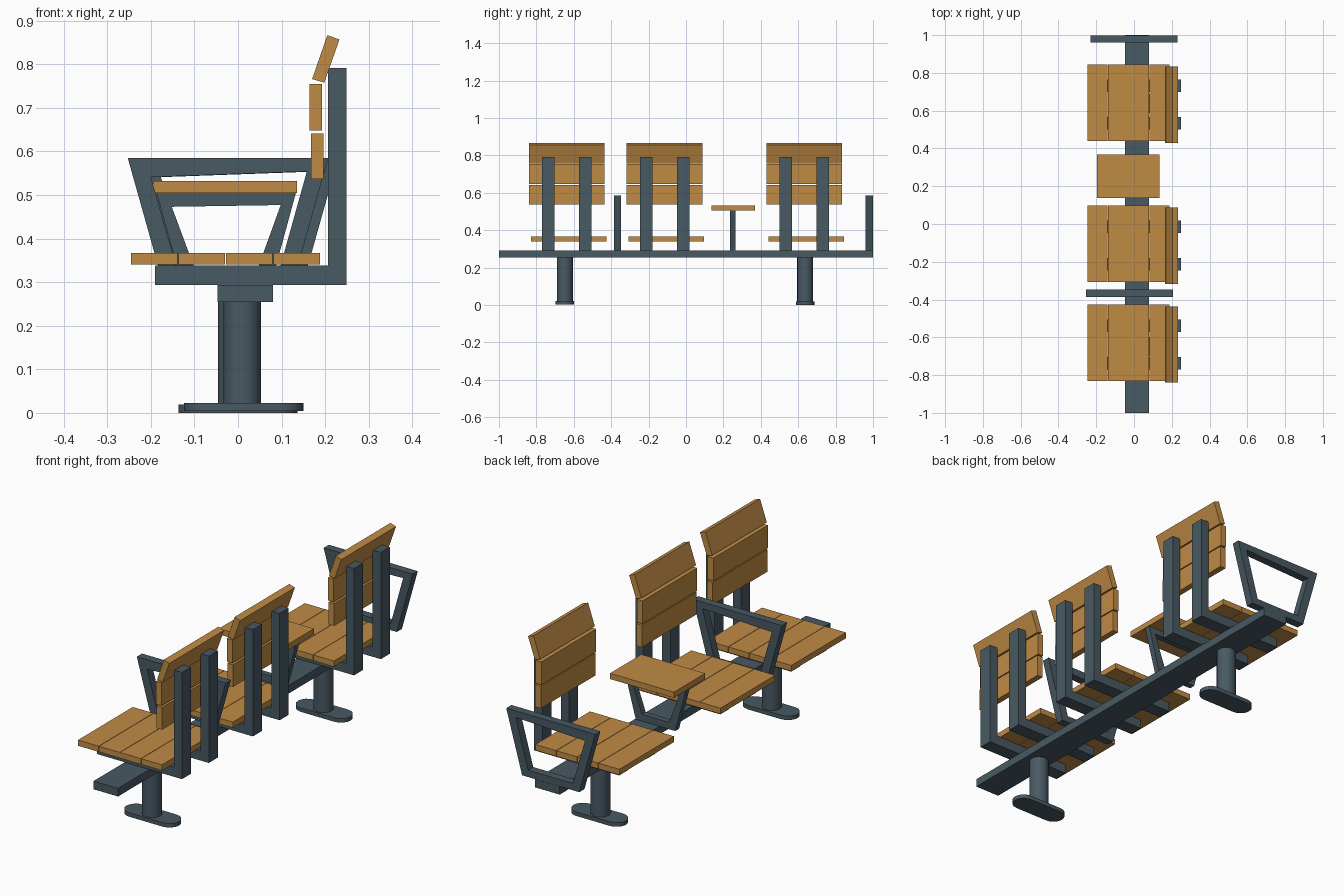
import bpy, bmesh
from math import cos, sin, pi
from mathutils import Vector

if "Cube" in bpy.data.objects:
    bpy.data.objects.remove(bpy.data.objects["Cube"])


def material(name, color):
    m = bpy.data.materials.new(name)
    m.diffuse_color = color
    m.use_nodes = True
    m.node_tree.nodes["Principled BSDF"].inputs["Base Color"].default_value = m.diffuse_color
    return m


STEEL = material("dark_steel", (0.065, 0.10, 0.125, 1))
WOOD = material("wood", (0.53, 0.26, 0.06, 1))


def extrude(name, outline, offset, mat):
    """Solid made by extruding a planar outline along an offset vector."""
    bm = bmesh.new()
    face = bm.faces.new([bm.verts.new(p) for p in outline])
    top = bmesh.ops.extrude_face_region(bm, geom=[face])
    verts = [g for g in top["geom"] if isinstance(g, bmesh.types.BMVert)]
    bmesh.ops.translate(bm, verts=verts, vec=Vector(offset))
    bmesh.ops.recalc_face_normals(bm, faces=bm.faces)
    return finish(name, bm, mat)


def finish(name, bm, mat):
    mesh = bpy.data.meshes.new(name)
    bm.to_mesh(mesh)
    bm.free()
    mesh.materials.append(mat)
    obj = bpy.data.objects.new(name, mesh)
    bpy.context.collection.objects.link(obj)
    return obj


def profile(name, xz, y0, y1, mat):
    return extrude(name, [(x, y0, z) for x, z in xz], (0, y1 - y0, 0), mat)


def box(name, x0, x1, y0, y1, z0, z1, mat):
    return profile(name, [(x0, z0), (x1, z0), (x1, z1), (x0, z1)], y0, y1, mat)


def frame(name, outer, inner, cx, y0, y1):
    """Closed trapezoid frame from matching outer and inner loops."""
    bm = bmesh.new()
    loops = [[bm.verts.new((cx + x, y, z)) for x, z in ring]
             for y in (y0, y1) for ring in (outer, inner)]
    for a, b in ((0, 1), (1, 3), (3, 2), (2, 0)):
        for i in range(4):
            j = (i + 1) % 4
            bm.faces.new((loops[a][i], loops[a][j], loops[b][j], loops[b][i]))
    bmesh.ops.recalc_face_normals(bm, faces=bm.faces)
    return finish(name, bm, STEEL)


def stadium(name, cx, cy, straight, r, z0, z1):
    """Upright round-ended prism, long in x."""
    n = 8
    pts = []
    for side, start in ((1, -pi / 2), (-1, pi / 2)):
        for i in range(n + 1):
            if straight == 0 and i == n:
                continue
            a = start + pi * i / n
            pts.append((cx + side * straight + r * cos(a), cy + r * sin(a), z0))
    obj = extrude(name, pts, (0, 0, z1 - z0), STEEL)
    for p in obj.data.polygons:
        p.use_smooth = abs(p.normal.z) < 0.5
    bpy.context.view_layer.objects.active = obj
    obj.select_set(True)
    bpy.ops.object.shade_smooth_by_angle(angle=0.6)
    obj.select_set(False)


# Main beam
box("beam", -0.047, 0.08, -1, 1, 0.255, 0.293, STEEL)

# Pedestal legs with rounded feet
for cx, cy, z in ((0.013, -0.648, 0.004), (0.0, 0.637, 0)):
    stadium("foot", cx, cy, 0.087, 0.05, z, z + 0.019)
    stadium("column", cx - 0.003, cy, 0, 0.043, z + 0.015, 0.257)

# Three seats
for cy in (-0.628, -0.105, 0.642):
    # Seat slats
    for i in range(4):
        x = -0.246 + i * 0.109
        box("seat_slat", x, x + 0.107, cy - 0.202, cy + 0.202, 0.340, 0.367, WOOD)
    # Back slats, the top one tilted back
    y0, y1 = cy - 0.212, cy + 0.192
    box("lower_back_slat", 0.167, 0.196, y0, y1, 0.537, 0.641, WOOD)
    box("middle_back_slat", 0.164, 0.193, y0, y1, 0.648, 0.755, WOOD)
    profile("top_back_slat", [(0.170, 0.766), (0.198, 0.758), (0.233, 0.857), (0.205, 0.867)],
            y0, y1, WOOD)
    # L-shaped brackets
    for dy in (-0.108, 0.090):
        profile("seat_bracket", [(-0.19, 0.293), (0.249, 0.293), (0.249, 0.792),
                                 (0.207, 0.792), (0.207, 0.338), (-0.19, 0.338)],
                cy + dy - 0.033, cy + dy + 0.033, STEEL)

# Armrest frames
arm_outer = [(-0.23, 0.585), (0.23, 0.585), (0.148, 0.293), (-0.148, 0.293)]
arm_inner = [(-0.177, 0.541), (0.181, 0.554), (0.117, 0.325), (-0.115, 0.325)]
for cx, y0 in ((-0.023, -0.386), (0.0, 0.961)):
    frame("armrest", arm_outer, arm_inner, cx, y0, y0 + 0.038)

# Side table on its frame
box("table_top", -0.195, 0.135, 0.137, 0.368, 0.505, 0.532, WOOD)
table_outer = [(-0.16, 0.505), (0.16, 0.505), (0.102, 0.293), (-0.102, 0.293)]
table_inner = [(-0.125, 0.473), (0.125, 0.477), (0.070, 0.325), (-0.070, 0.325)]
frame("table_support", table_outer, table_inner, -0.027, 0.236, 0.264)
